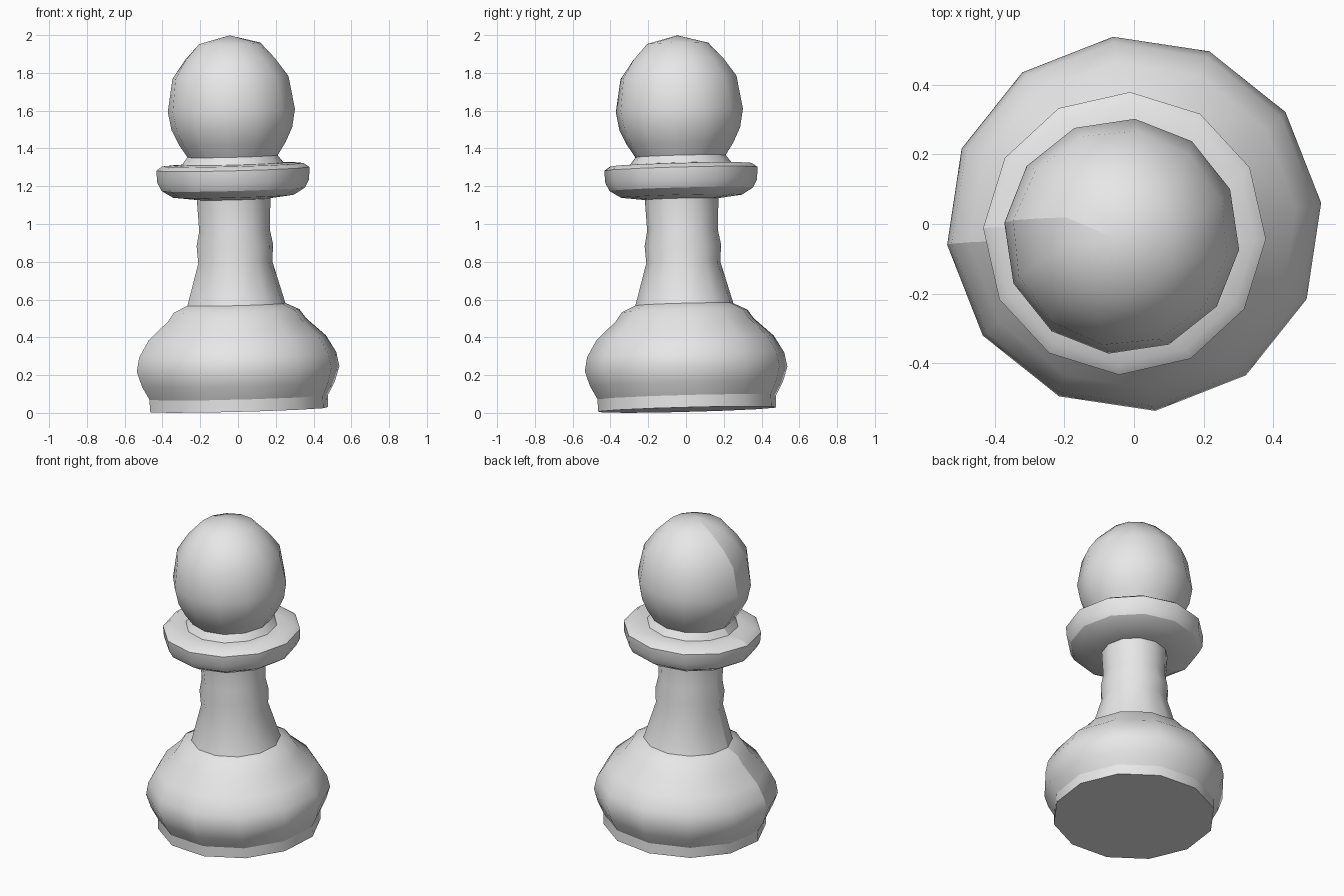
import bpy
import bmesh
import math
from mathutils import Matrix, Vector

cube = bpy.data.objects.get("Cube")
if cube:
    bpy.data.objects.remove(cube, do_unlink=True)

SIDES = 12
LEAN = 0.026  # the whole piece leans slightly off vertical

grey = bpy.data.materials.new("plain_grey")
grey.use_nodes = True
grey.diffuse_color = (0.8, 0.8, 0.8, 1)
grey.node_tree.nodes["Principled BSDF"].inputs["Base Color"].default_value = grey.diffuse_color

axis = Vector((-LEAN, -LEAN, 1)).normalized()
placement = (Matrix.Translation((0.006, 0.006, 0.0177))
             @ Vector((0, 0, 1)).rotation_difference(axis).to_matrix().to_4x4())


def ring_point(radius, height, step):
    """Point on a skewed turning line, so rings twist slightly with height."""
    offset = 0.076 - 0.072 * height
    angle = math.pi + step * math.tau / SIDES + math.asin(offset / radius)
    return (radius * math.cos(angle), radius * math.sin(angle), height)


def turned_part(name, profile, sharp=(), floor=False):
    """Turn a (radius, height) profile, leaving an open shading seam at the side."""
    bm = bmesh.new()
    rings = []
    for radius, height in profile:
        if radius == 0:
            rings.append([bm.verts.new((0, 0, height))] * (SIDES + 1))
        else:
            rings.append([bm.verts.new(ring_point(radius, height, s))
                          for s in range(SIDES + 1)])
    for low, high in zip(rings, rings[1:]):
        for s in range(SIDES):
            corners = [low[s], low[s + 1], high[s + 1], high[s]]
            face = bm.faces.new(list(dict.fromkeys(corners)))
            face.smooth = True
    for index in sharp:
        for s in range(SIDES):
            bm.edges.get((rings[index][s], rings[index][s + 1])).smooth = False
    if floor:
        # separate flat underside
        bm.faces.new([bm.verts.new(v.co) for v in reversed(rings[0][:-1])])
    mesh = bpy.data.meshes.new(name)
    bm.to_mesh(mesh)
    bm.free()
    mesh.materials.append(grey)
    obj = bpy.data.objects.new(name, mesh)
    obj.matrix_world = placement
    bpy.context.collection.objects.link(obj)
    return obj


# Foot band with flat underside
turned_part("foot_band", [(0.478, 0), (0.478, 0.065)], floor=True)

# Bulging base
turned_part("base", [(0.478, 0.065), (0.515, 0.135), (0.54, 0.215), (0.525, 0.29),
                     (0.472, 0.38), (0.368, 0.475), (0.335, 0.522), (0.262, 0.557)])

# Waisted neck
turned_part("neck", [(0.262, 0.557), (0.197, 0.78), (0.203, 0.87),
                     (0.187, 0.95), (0.195, 1.115)])

# Collar with crisp rim edges and a short step under the head
turned_part("collar", [(0.195, 1.115), (0.32, 1.13), (0.38, 1.167), (0.402, 1.21),
                       (0.406, 1.275), (0.375, 1.297), (0.27, 1.302), (0.24, 1.342)],
            sharp=(2, 4, 6))

# Ball head
turned_part("head", [(0.24, 1.342), (0.284, 1.41), (0.321, 1.487), (0.339, 1.585),
                     (0.311, 1.76), (0.245, 1.857), (0.163, 1.94), (0, 1.982)])
